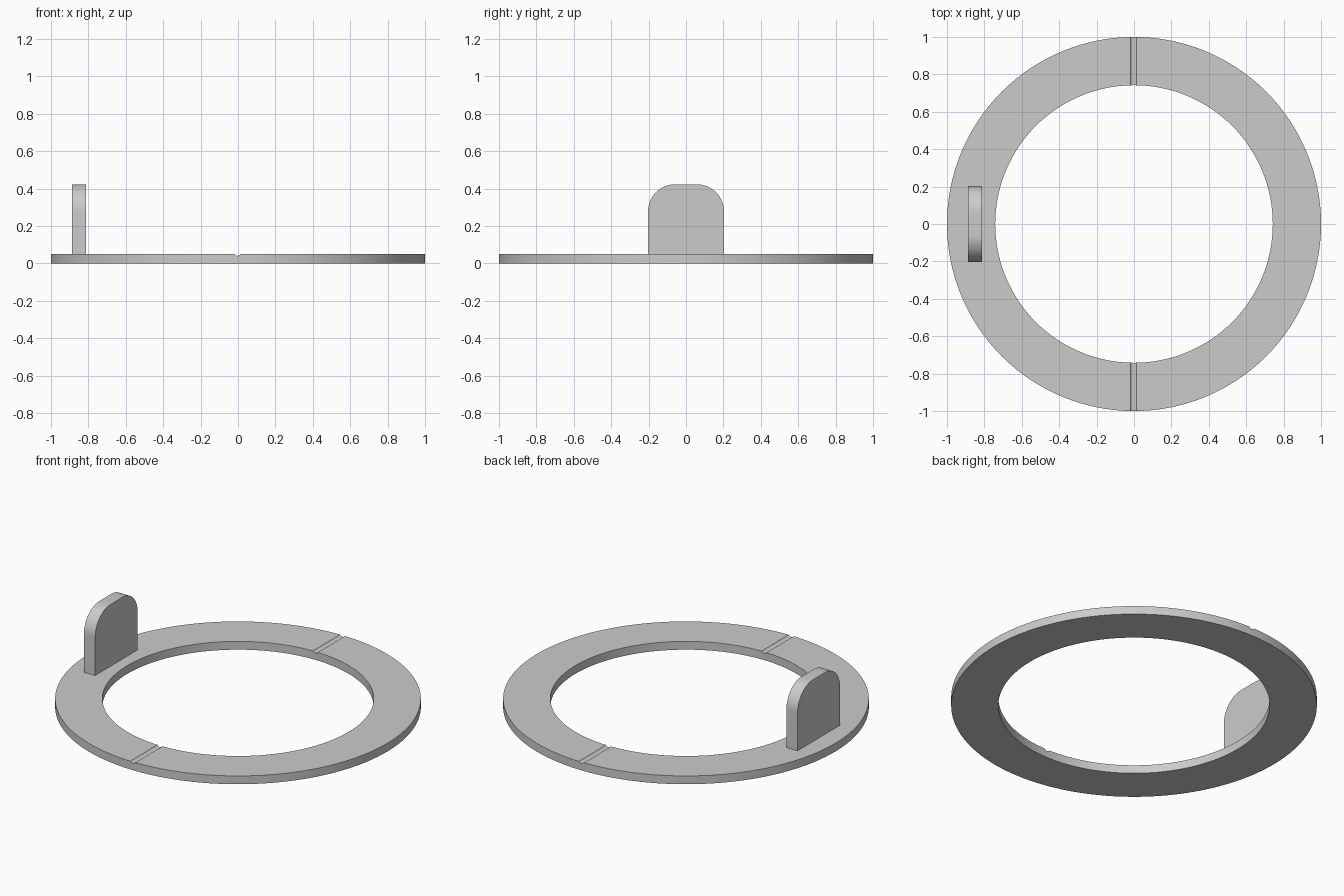
import bpy, bmesh, math

if "Cube" in bpy.data.objects:
    bpy.data.objects.remove(bpy.data.objects["Cube"])

def new_object(name, bm):
    bmesh.ops.recalc_face_normals(bm, faces=bm.faces[:])
    mesh = bpy.data.meshes.new(name)
    bm.to_mesh(mesh)
    bm.free()
    obj = bpy.data.objects.new(name, mesh)
    bpy.context.collection.objects.link(obj)
    return obj

def smooth(obj):
    bpy.ops.object.select_all(action='DESELECT')
    obj.select_set(True)
    bpy.context.view_layer.objects.active = obj
    bpy.ops.object.shade_smooth_by_angle(angle=math.radians(20))

# Flat ring: rectangular section swept around z
SEGMENTS = 128
section = [(0.742, 0), (1, 0), (1, 0.05), (0.742, 0.05)]
bm = bmesh.new()
loops = []
for i in range(SEGMENTS):
    a = 2 * math.pi * i / SEGMENTS
    loops.append([bm.verts.new((r * math.cos(a), r * math.sin(a), z)) for r, z in section])
for i in range(SEGMENTS):
    p, q = loops[i], loops[(i + 1) % SEGMENTS]
    for k in range(4):
        n = (k + 1) % 4
        bm.faces.new((p[k], q[k], q[n], p[n]))
ring = new_object("flat_ring", bm)

# Shallow round groove across the top face, along y
bpy.ops.mesh.primitive_cylinder_add(vertices=32, radius=0.02, depth=2.4,
                                    location=(-0.002, 0, 0.061),
                                    rotation=(math.pi / 2, 0, 0))
cutter = bpy.context.object
cutter.name = "groove_cutter"
cutter.hide_render = True
mod = ring.modifiers.new("groove", 'BOOLEAN')
mod.operation = 'DIFFERENCE'
mod.solver = 'EXACT'
mod.object = cutter
bpy.context.view_layer.objects.active = ring
bpy.ops.object.modifier_apply(modifier=mod.name)
bpy.data.objects.remove(cutter)
smooth(ring)

# Upright tab with rounded top corners
half, top, radius, steps = 0.203, 0.423, 0.145, 16
outline = [(-half, 0.05), (half, 0.05)]
for side, start in ((1, 0), (-1, math.pi / 2)):
    for i in range(steps + 1):
        a = start + math.pi / 2 * i / steps
        outline.append((side * (half - radius) + radius * math.cos(a),
                        top - radius + radius * math.sin(a)))
bm = bmesh.new()
face = bm.faces.new([bm.verts.new((-0.887, y, z)) for y, z in outline])
side_geo = bmesh.ops.extrude_face_region(bm, geom=[face], use_keep_orig=True)
moved = [v for v in side_geo["geom"] if isinstance(v, bmesh.types.BMVert)]
bmesh.ops.translate(bm, verts=moved, vec=(0.075, 0, 0))
tab = new_object("upright_tab", bm)
smooth(tab)
